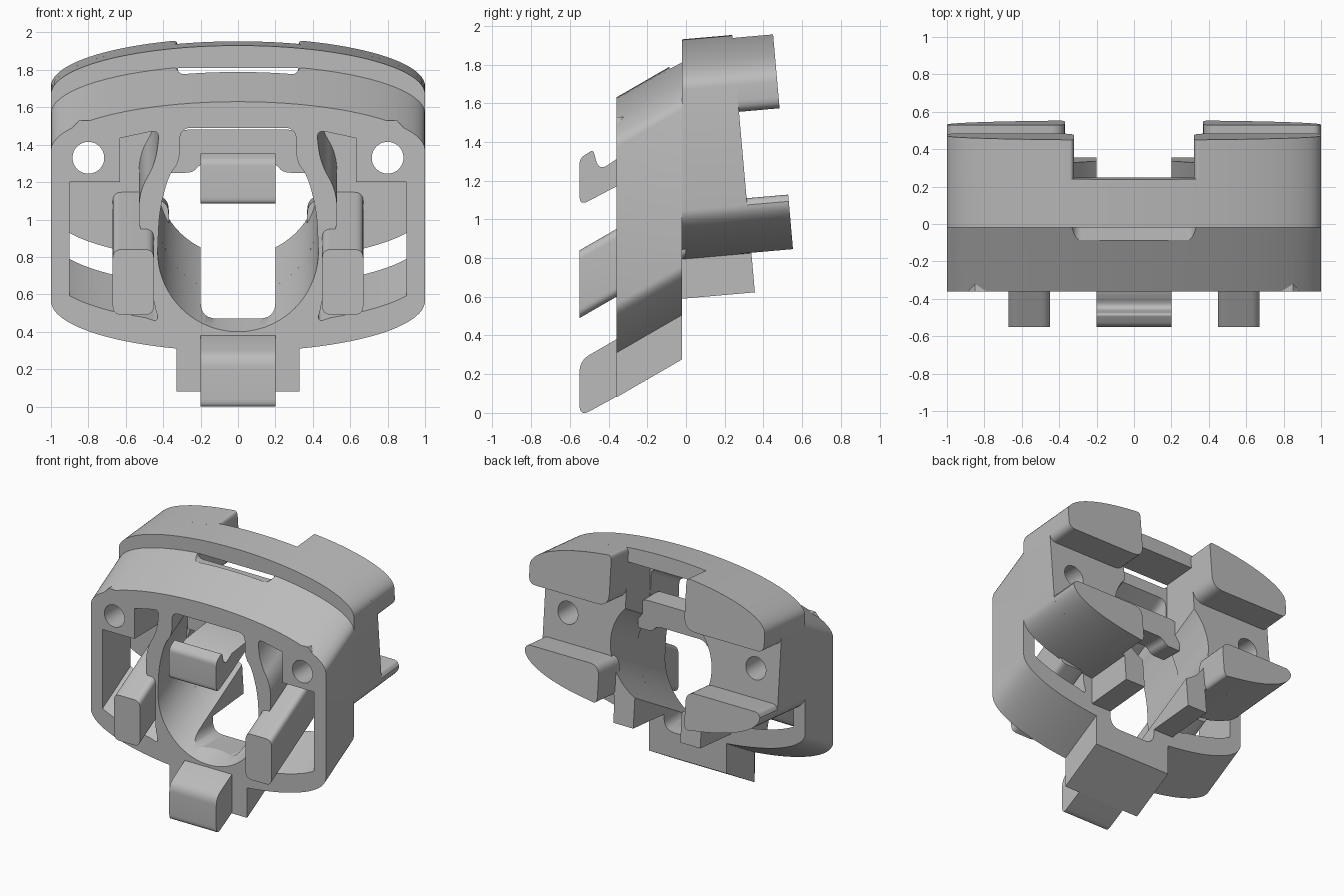
import bpy, math
from mathutils import Vector

if "Cube" in bpy.data.objects:
    bpy.data.objects.remove(bpy.data.objects["Cube"], do_unlink=True)

grey = bpy.data.materials.new("plain_grey")
grey.use_nodes = True
tone = (0.5, 0.5, 0.5, 1)
grey.diffuse_color = tone
grey.node_tree.nodes["Principled BSDF"].inputs["Base Color"].default_value = tone

STEEP, SLIGHT = math.tan(math.radians(30)), math.tan(math.radians(5))
FRONT, MID = -0.36, -0.02
TOP, BASE = 0.26, -0.27  # how far the top edge drops and the bottom edge climbs at the sides


def rounded(points):
    """Closed outline; a third value on a point rounds that corner."""
    out = []
    n = len(points)
    for i, p in enumerate(points):
        v = Vector(p[:2])
        if len(p) < 3:
            out.append(v)
            continue
        a, b = (Vector(points[j][:2]) - v for j in (i - 1, (i + 1) % n))
        a = v + a.normalized() * min(p[2], a.length * 0.49)
        b = v + b.normalized() * min(p[2], b.length * 0.49)
        for k in range(9):
            t = k / 8
            out.append(a * (1 - t) ** 2 + v * 2 * t * (1 - t) + b * t * t)
    return out


def mirrored(half):
    return half + [(-p[0],) + tuple(p[1:]) for p in reversed(half) if p[0] > 1e-6]


def sweep(z, drop, x0, x1, steps=20):
    """Elliptical edge shared by the top and bottom outlines."""
    a0, a1 = math.asin(x0), math.asin(x1)
    angles = [a0 + (a1 - a0) * i / steps for i in range(steps + 1)]
    return [(math.sin(a), z - drop * (1 - math.cos(a))) for a in angles]


def disc(cx, cz, r, n=48):
    return [(cx + r * math.cos(k * math.tau / n), cz + r * math.sin(k * math.tau / n)) for k in range(n)]


def prism(name, outline, y0, y1, shear=0, ref=None, tilt=0):
    """Extrude an x-z outline along y, rising by shear, far end leaning by tilt."""
    ref = y0 if ref is None else ref
    pts = rounded(outline)
    near = [(p.x, y0, p.y + shear * (y0 - ref)) for p in pts]
    ends = [(p, y1 - tilt * (p.y - 1)) for p in pts]
    return solid(name, near, [(p.x, y, p.y + shear * (y - ref)) for p, y in ends])


def side_prism(name, outline, half_width):
    """Extrude a y-z outline across x."""
    pts = rounded(outline)
    return solid(name, *([(s * half_width, p.x, p.y) for p in pts] for s in (-1, 1)))


def solid(name, near, far):
    """Closed mesh between two matching outlines."""
    n = len(near)
    faces = [tuple(range(n)), tuple(range(2 * n - 1, n - 1, -1))]
    faces += [(i, i + n, (i + 1) % n + n, (i + 1) % n) for i in range(n)]
    me = bpy.data.meshes.new(name)
    me.from_pydata(near + far, [], faces)
    me.materials.append(grey)
    ob = bpy.data.objects.new(name, me)
    bpy.context.collection.objects.link(ob)
    activate(ob)
    bpy.ops.object.mode_set(mode="EDIT")
    bpy.ops.mesh.select_all(action="SELECT")
    bpy.ops.mesh.normals_make_consistent(inside=False)
    bpy.ops.object.mode_set(mode="OBJECT")
    return ob


def activate(ob):
    bpy.ops.object.select_all(action="DESELECT")
    ob.select_set(True)
    bpy.context.view_layer.objects.active = ob


def combine(ob, other, op="DIFFERENCE"):
    activate(ob)
    m = ob.modifiers.new("cut", "BOOLEAN")
    m.object, m.operation, m.solver = other, op, "EXACT"
    bpy.ops.object.modifier_apply(modifier=m.name)


def mirror(ob):
    activate(ob)
    m = ob.modifiers.new("mirror", "MIRROR")
    m.use_mirror_merge = False
    bpy.ops.object.modifier_apply(modifier=m.name)
    return ob


# Front frame, slanting upwards to the rear
frame = prism("front_frame", mirrored(
    [(0, 0.08), (0.33, 0.08)] + sweep(0.295, BASE, 0.33, 1) + sweep(1.63, TOP, 1, 0)),
    FRONT, MID, STEEP)
bosses = mirror(prism("screw_bosses", [(0.63, 1.2), (0.95, 1.2), (0.95, 1.42), (0.85, 1.53), (0.63, 1.53)],
                      FRONT, MID - 0.005))

# Cutters for the openings
arc = [(0.43 * math.sin(a), 0.83 - 0.43 * math.cos(a)) for a in (math.radians(5 * k) for k in range(20))]
opening = prism("opening_cutter", mirrored(
    arc + [(0.42, 1.05, 0.1), (0.37, 1.24, 0.1), (0.31, 1.31, 0.08), (0.31, 1.49, 0.06)]),
    -0.5, 0.1, STEEP, FRONT)
windows = mirror(prism("window_cutter", [(0.42, 0.45, 0.05)] + sweep(0.44, BASE, 0.5, 0.9) + [
    (0.9, 1.2), (0.63, 1.2), (0.63, 1.435),
    (0.42, 1.48, 0.05), (0.44, 1.3, 0.1), (0.53, 1.15, 0.1), (0.53, 0.93, 0.08), (0.45, 0.93, 0.04),
    (0.45, 0.55, 0.05)], -0.5, 0.1, STEEP, FRONT))
trough = prism("trough_cutter", mirrored([(0, 0.47), (0.2, 0.47, 0.09), (0.2, 1.05)]), -0.34, 0.6)
screw_holes = mirror(prism("screw_hole_cutter", disc(0.8, 1.33, 0.085), -0.6, 0.6))
slot = prism("slot_cutter", mirrored([(0, 1.775), (0.31, 1.775, 0.03), (0.36, 1.86)]), -0.085, 0.05)
bore = prism("bore_cutter", disc(0, 0.83, 0.43, 64), -0.2, 0.7, STEEP, FRONT)

combine(frame, windows)
combine(frame, bosses, "UNION")
for cutter in (opening, trough, slot, screw_holes):
    combine(frame, cutter)

# Rear walls beside the bore, with short legs below
walls = prism("rear_walls", [(0.2, 0.59), (0.37, 0.59)] + sweep(0.775, BASE, 0.37, 1)
              + sweep(1.93, TOP, 1, 0.32) + [(0.32, 1.25), (0.2, 1.2)], MID, 0.32, SLIGHT, MID, SLIGHT)
combine(walls, bore)
mirror(walls)
combine(walls, screw_holes)

# Rear arms reaching back
upper = mirror(prism("upper_arms", [(0.32, 1.53, 0.1), (1, 1.53, 0.06)] + sweep(1.93, TOP, 1, 0.37)
                     + [(0.32, 1.917, 0.05)], 0.2, 0.53, SLIGHT, MID, SLIGHT))
lower = mirror(prism("lower_arms", [(0.37, 0.79, 0.06)] + sweep(0.775, BASE, 0.45, 1)
                     + [(0.98, 1.08, 0.03), (0.37, 1.08, 0.08)], 0.28, 0.535, SLIGHT, MID, SLIGHT))

# Bridges across the middle
strip = prism("top_bridge", mirrored([(0, 1.81), (0.32, 1.81)] + sweep(1.93, TOP, 0.32, 0)),
              MID, 0.32, SLIGHT, MID, SLIGHT)
bar = prism("hook_bridge", mirrored(
    [(0, 1.3), (0.2, 1.3, 0.04), (0.24, 1.25, 0.04), (0.36, 1.25), (0.36, 1.43), (0.31, 1.48, 0.04)]), -0.1, 0.07)

# Hook, bottom tab and side prongs
hook = side_prism("upper_hook", [
    (-0.55, 1.07, 0.05), (-0.36, 1.17), (-0.05, 1.35), (-0.36, 1.31),
    (-0.45, 1.25, 0.06), (-0.48, 1.36, 0.02), (-0.55, 1.315, 0.03)], 0.2)
tab = side_prism("bottom_tab", [(-0.55, -0.02, 0.06), (-0.3, 0.117), (-0.3, 0.4), (-0.36, 0.38),
                                (-0.55, 0.27, 0.06)], 0.2)
prongs = mirror(prism("side_prongs", [(0.45, 0.49, 0.05), (0.67, 0.49, 0.05), (0.67, 0.84, 0.05),
                                      (0.45, 0.84, 0.05)], -0.55, MID + 0.02, STEEP))

for cutter in (bosses, opening, windows, trough, screw_holes, slot, bore):
    bpy.data.objects.remove(cutter, do_unlink=True)
for ob in (frame, walls, upper, lower, strip, bar, hook, tab, prongs):
    activate(ob)
    bpy.ops.object.shade_smooth_by_angle(angle=math.radians(30))
